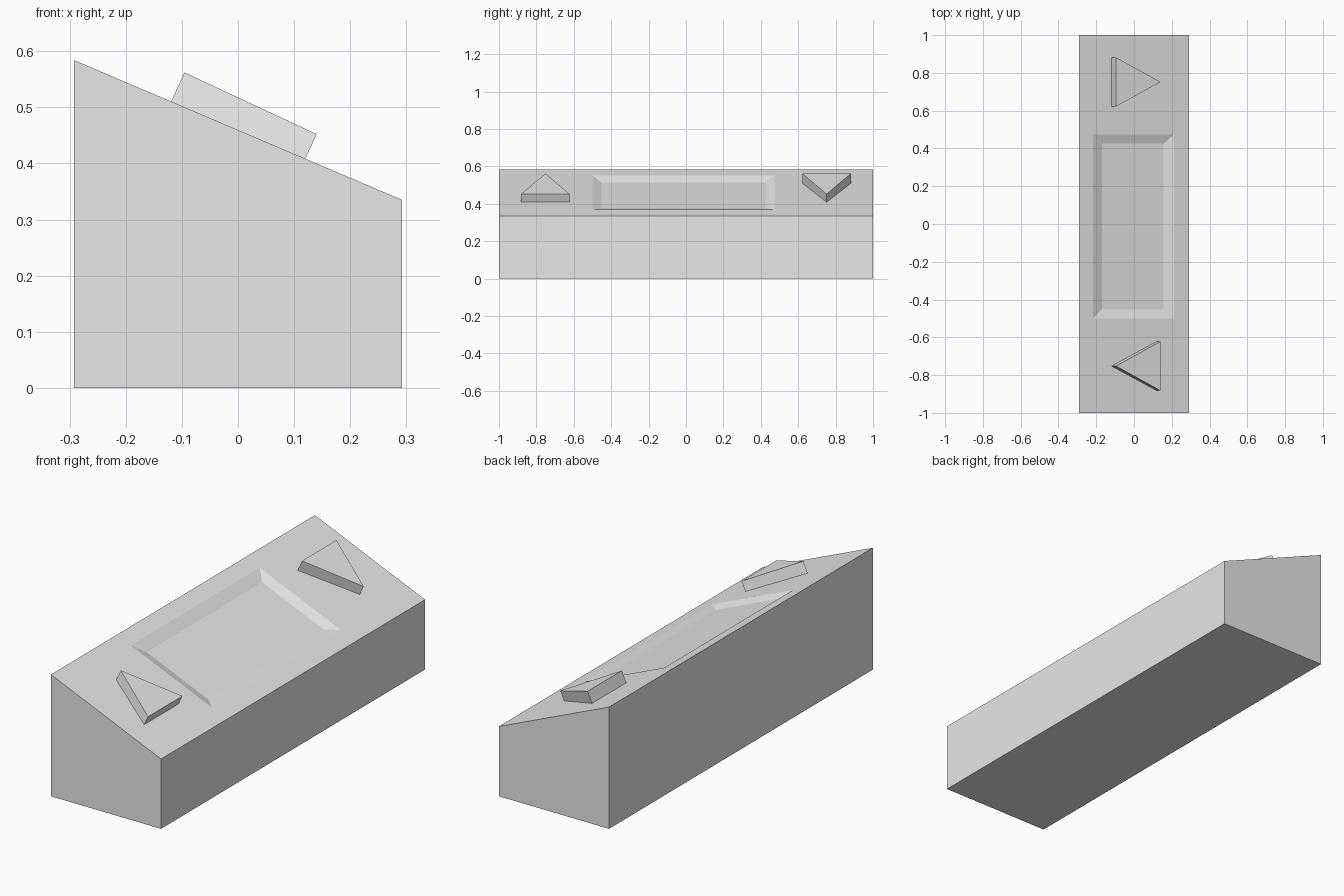
import bpy, bmesh
from math import radians
from mathutils import Matrix, Vector

cube = bpy.data.objects.get("Cube")
if cube:
    bpy.data.objects.remove(cube, do_unlink=True)

grey = bpy.data.materials.new("plain_grey")
grey.use_nodes = True
grey.diffuse_color = (0.8, 0.8, 0.8, 1)
grey.node_tree.nodes["Principled BSDF"].inputs["Base Color"].default_value = (0.8, 0.8, 0.8, 1)

HALF_W, HALF_L = 0.292, 1.0
MID_Z, SLOPE = 0.4595, -0.426


def slope_z(x):
    return MID_Z + SLOPE * x


def loft(name, rings):
    """Skin a stack of matching rings and cap both ends."""
    bm = bmesh.new()
    loops = [[bm.verts.new(p) for p in ring] for ring in rings]
    for low, high in zip(loops, loops[1:]):
        n = len(low)
        for i in range(n):
            j = (i + 1) % n
            bm.faces.new((low[i], low[j], high[j], high[i]))
    bm.faces.new(loops[0][::-1])
    bm.faces.new(loops[-1])
    bmesh.ops.recalc_face_normals(bm, faces=bm.faces)
    mesh = bpy.data.meshes.new(name)
    bm.to_mesh(mesh)
    bm.free()
    mesh.materials.append(grey)
    obj = bpy.data.objects.new(name, mesh)
    bpy.context.collection.objects.link(obj)
    return obj


def rect(x0, x1, y0, y1, height):
    """Rectangle whose corner heights come from a function of x."""
    return [(x, y, height(x)) for x, y in ((x0, y0), (x1, y0), (x1, y1), (x0, y1))]


# Wedge-topped housing with a shallow, bevelled recess in its sloping face
loft("housing", [
    rect(-HALF_W, HALF_W, -HALF_L, HALF_L, lambda x: 0),
    rect(-HALF_W, HALF_W, -HALF_L, HALF_L, slope_z),
    rect(-0.218, 0.213, -0.5, 0.475, slope_z),
    rect(-0.169, 0.156, -0.452, 0.425, lambda x: slope_z(x) - 0.017),
])


# Triangular buttons, one at each end, pointing opposite ways
def arrow_button(name, y, direction):
    half, depth = 0.13, 0.065
    outline = [(-half * direction, -half), (half * direction, 0), (-half * direction, half)]
    frame = Matrix.Translation((0.0225, y, 0.507)) @ Matrix.Rotation(radians(25), 4, 'Y')
    loft(name, [[frame @ Vector((px, py, h)) for px, py in outline] for h in (-depth, 0)])


arrow_button("back_button", 0.752, 1)
arrow_button("front_button", -0.752, -1)
